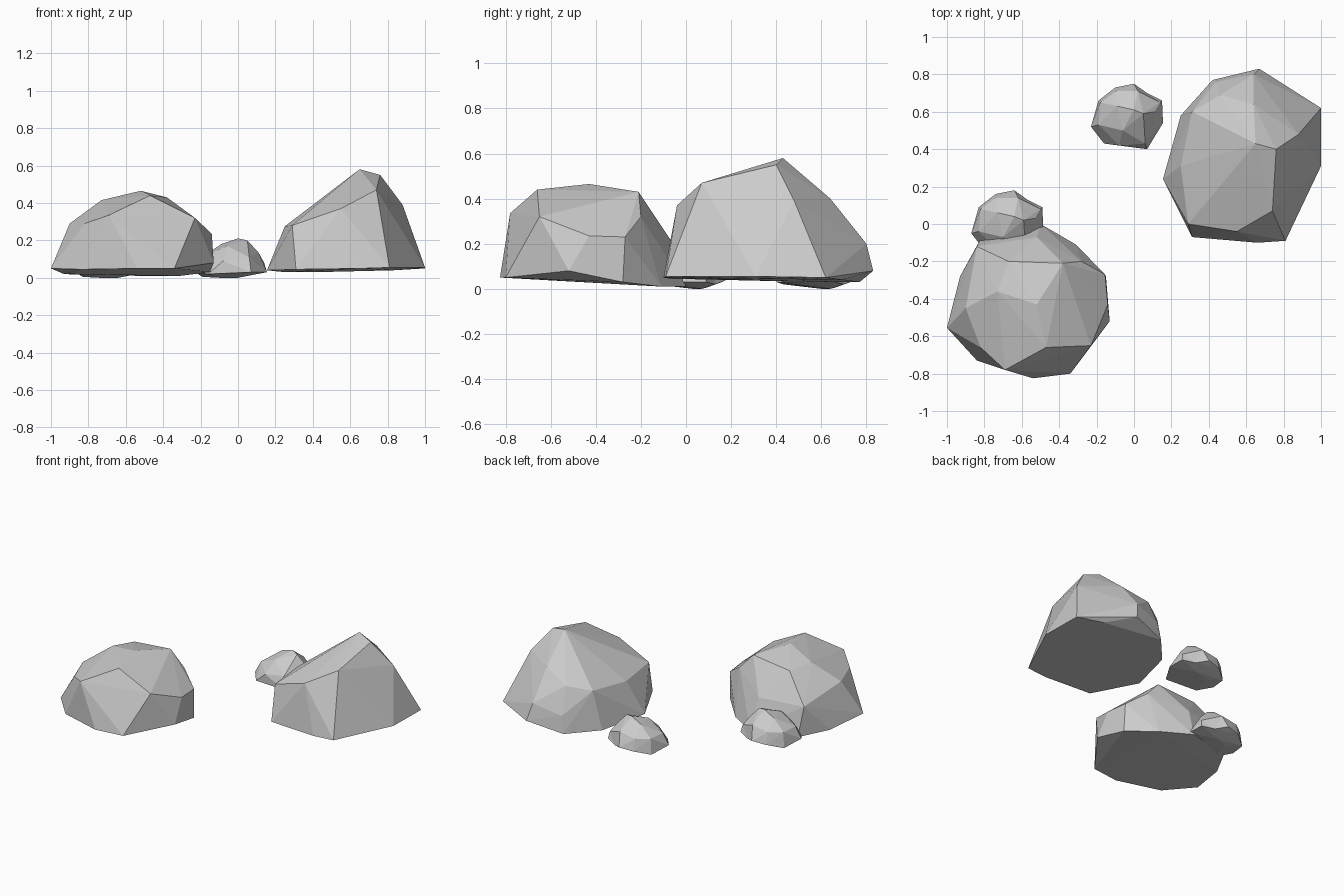
import bpy, bmesh
from mathutils import Vector


def rock(name, base, crown, dents=(), offset=(0, 0, 0)):
    """Faceted boulder: hull of a ground outline and crown corners, then pushed-in corners."""
    bm = bmesh.new()
    for p in base + crown:
        bm.verts.new(p)
    res = bmesh.ops.convex_hull(bm, input=bm.verts[:])
    junk = {g for g in res["geom_interior"] + res["geom_unused"]
            if isinstance(g, bmesh.types.BMVert)}
    bmesh.ops.delete(bm, geom=list(junk), context='VERTS')
    for where, push in dents:
        v = min(bm.verts, key=lambda q: (q.co - Vector(where)).length)
        v.co += Vector(push)
    bmesh.ops.recalc_face_normals(bm, faces=bm.faces[:])
    mesh = bpy.data.meshes.new(name)
    bm.to_mesh(mesh)
    bm.free()
    obj = bpy.data.objects.new(name, mesh)
    obj.location = offset
    bpy.context.collection.objects.link(obj)
    return obj


# Broad domed boulder, front left
rock("domed_boulder",
     [(-1, -.555, .05), (-.84, -.73, .045), (-.54, -.825, .05), (-.34, -.8, .05),
      (-.13, -.52, .08), (-.15, -.28, .03), (-.31, -.11, .01), (-.5, 0, .01),
      (-.82, -.08, .015), (-.93, -.28, .02)],
     [(-.69, -.78, .335), (-.47, -.66, .44), (-.23, -.65, .32), (-.52, -.43, .465),
      (-.73, -.36, .415), (-.9, -.45, .29), (-.14, -.43, .235), (-.155, -.27, .23),
      (-.28, -.2, .32), (-.38, -.21, .43), (-.67, -.2, .4), (-.84, -.12, .22),
      (-.52, -.07, .22), (-.82, -.66, .29)])

# Tall peaked boulder, back right
rock("peaked_boulder",
     [(.155, .24, .04), (.31, -.07, .045), (.66, -.1, .05), (.81, -.09, .055),
      (1, .31, .055), (1, .62, .05), (.85, .71, .04), (.67, .83, .08),
      (.42, .77, .03), (.25, .58, .03)],
     [(.65, .43, .58), (.76, .4, .55), (.74, .07, .47), (.55, -.04, .37),
      (.29, 0, .28), (.25, .31, .275), (.31, .6, .3), (.46, .69, .33),
      (.64, .64, .4), (.64, .8, .2), (.88, .48, .39), (.44, .76, .15)],
     dents=[((.85, .71, .04), (-.02, -.02, 0))])

# Two matching pebbles, one alone and one tucked against the domed boulder
pebble_base = [(-.23, .52, .03), (-.16, .43, .02), (.07, .4, .03), (.155, .54, .03),
               (.15, .66, .03), (.08, .72, .02), (0, .75, .04), (-.1, .73, .03),
               (-.19, .66, .005), (-.1, .6, 0), (0, .64, 0)]
pebble_crown = [(0, .61, .21), (.05, .59, .2), (.11, .6, .135), (.14, .65, .08),
                (-.09, .63, .18), (-.18, .65, .11), (-.19, .53, .11), (-.06, .5, .17),
                (-.08, .42, .09), (.06, .43, .11), (.02, .71, .13), (-.1, .71, .11)]
for name, offset in (("lone_pebble", (0, 0, 0)), ("tucked_pebble", (-.64, -.57, 0))):
    rock(name, pebble_base, pebble_crown,
         dents=[((.08, .72, .02), (-.01, -.02, 0))], offset=offset)
